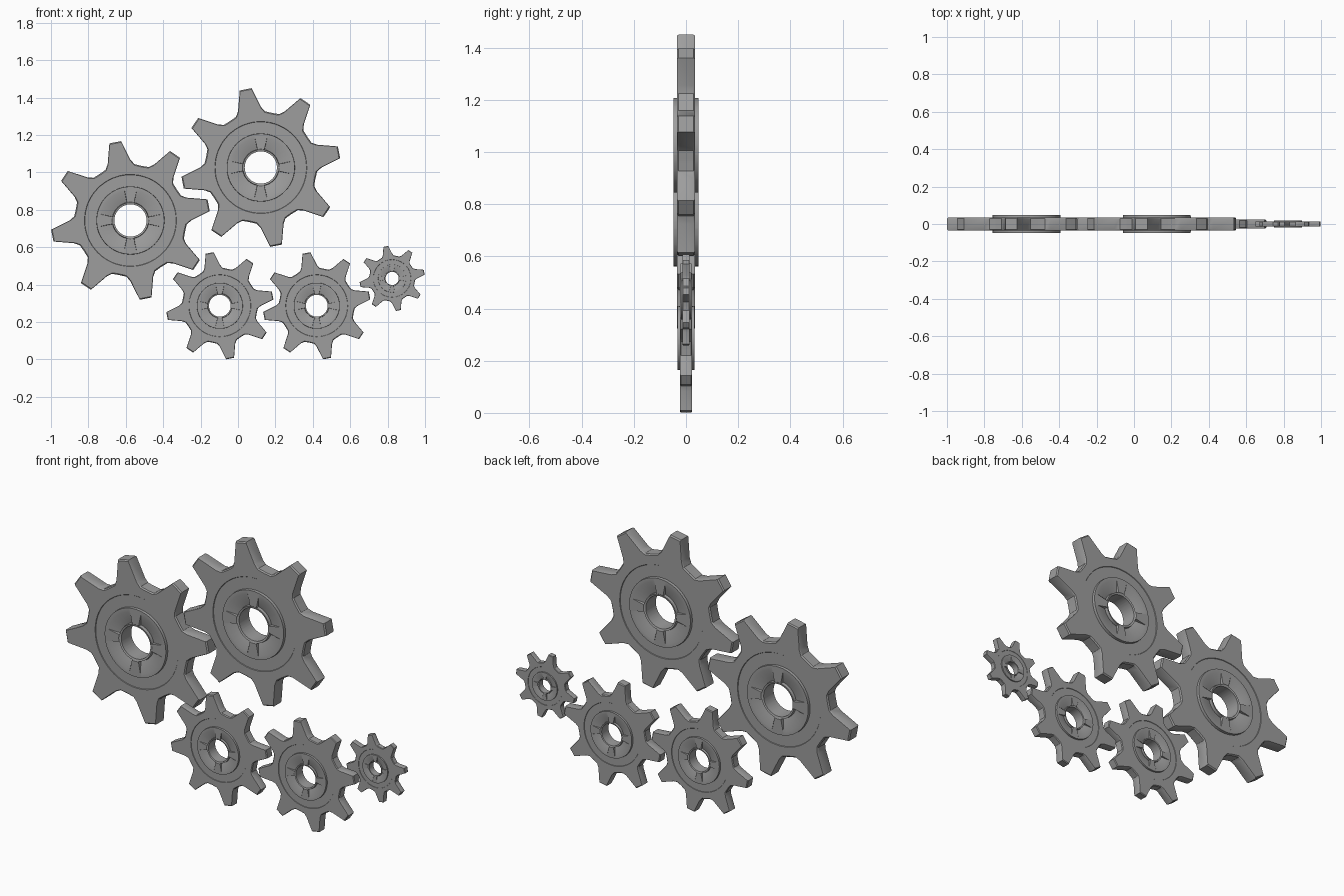
import bpy, bmesh, math

if "Cube" in bpy.data.objects:
    bpy.data.objects.remove(bpy.data.objects["Cube"])

metal = bpy.data.materials.new("grey_metal")
metal.diffuse_color = (0.34, 0.34, 0.34, 1)
metal.use_nodes = True
metal.node_tree.nodes["Principled BSDF"].inputs["Base Color"].default_value = metal.diffuse_color

TEETH = 8
PHASE = 11.0  # direction of the first tooth, degrees

# One tooth: (angle from tooth centre, radius); tight pairs give steep spoke walls
TOOTH = [(-22.5, .298), (-15, .302), (-11, .325), (-4.3, .427), (0, .426),
         (.5, .426), (4.3, .427), (11, .325), (15, .302), (22, .298)]


def in_pocket(angle):
    """Pockets fill the wide sectors between four narrow spokes."""
    return .4 < (angle - PHASE) % 90 < 67.2


def front_section(outer, pocket):
    """Radius and half thickness, from tooth face to bore."""
    floor = .028 if pocket else .047
    return [(outer, .029), (outer - .006, .035),   # bevelled tooth edge
            (.246, .035), (.244, .032),            # shallow dish
            (.182, .032), (.181, .047),            # raised hub
            (.160, .047), (.098, floor),           # spokes and pockets
            (.096, .045), (.086, .042)]            # collar round the bore


def make_gear(name, x, z, scale):
    bm = bmesh.new()
    columns = []
    for t in range(TEETH):
        for rel, outer in TOOTH:
            angle = PHASE + t * 360 / TEETH + rel
            half = front_section(outer, in_pocket(angle))
            loop = [(r, -y) for r, y in half] + [(r, y) for r, y in reversed(half)]
            a = math.radians(angle)
            columns.append([bm.verts.new((r * math.cos(a), y, r * math.sin(a)))
                            for r, y in loop])
    # Skin neighbouring sections into a closed ring
    for i, col in enumerate(columns):
        nxt = columns[(i + 1) % len(columns)]
        for j in range(len(col)):
            k = (j + 1) % len(col)
            bm.faces.new((col[j], nxt[j], nxt[k], col[k]))
    bmesh.ops.recalc_face_normals(bm, faces=bm.faces)
    bmesh.ops.scale(bm, vec=(scale,) * 3, verts=bm.verts)
    mesh = bpy.data.meshes.new(name)
    bm.to_mesh(mesh)
    bm.free()
    mesh.materials.append(metal)
    gear = bpy.data.objects.new(name, mesh)
    gear.location = (x, 0, z)
    bpy.context.collection.objects.link(gear)
    bpy.ops.object.select_all(action='DESELECT')
    gear.select_set(True)
    bpy.context.view_layer.objects.active = gear
    bpy.ops.object.shade_smooth_by_angle(angle=math.radians(25))


make_gear("large_gear_left", -.575, .743, 1)
make_gear("large_gear_top", .122, 1.026, 1)
make_gear("medium_gear_left", -.097, .287, .675)
make_gear("medium_gear_right", .421, .287, .675)
make_gear("small_gear", .824, .433, .41)
